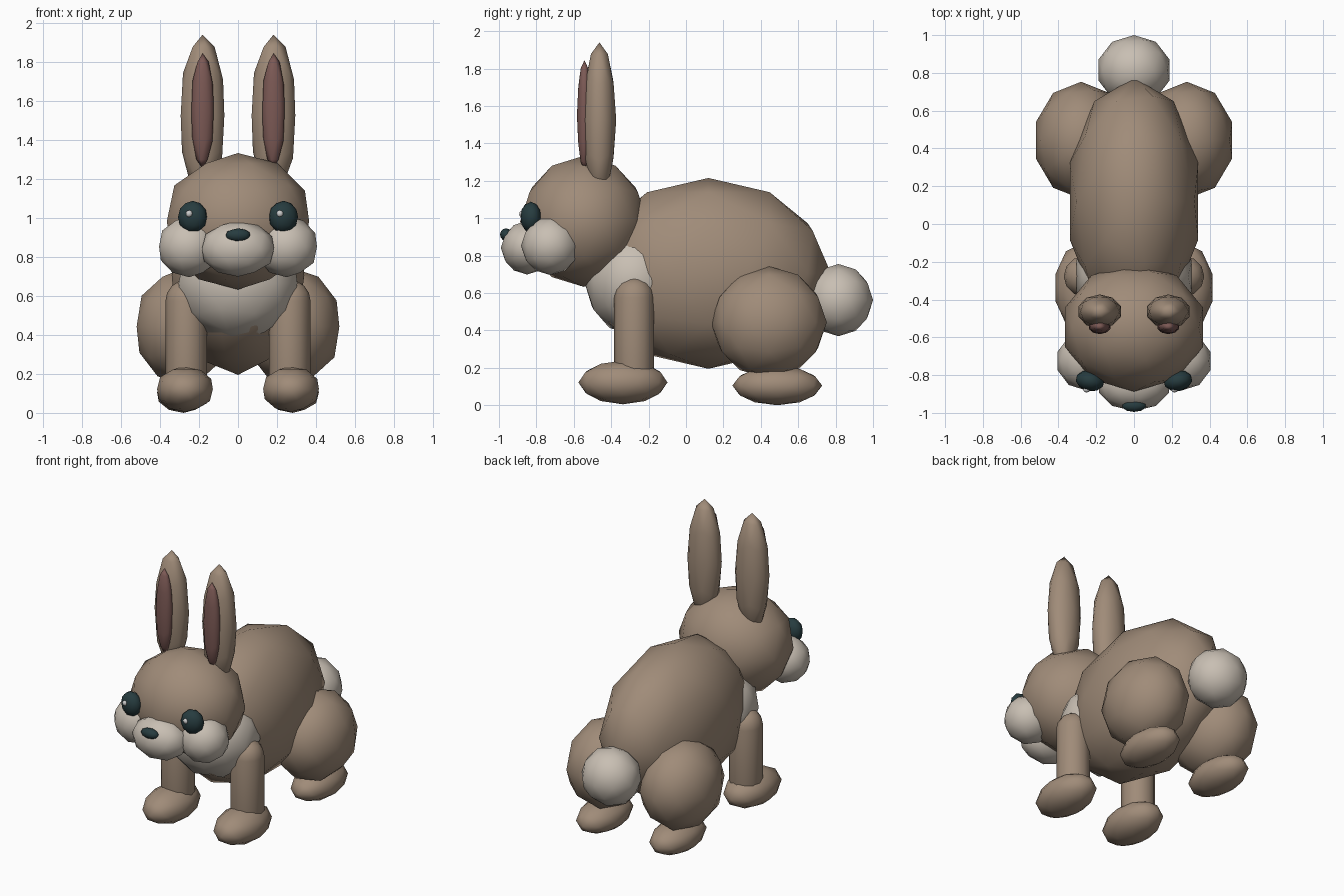
import bpy
import bmesh
from mathutils import Matrix

if "Cube" in bpy.data.objects:
    bpy.data.objects.remove(bpy.data.objects["Cube"])


def material(name, rgb):
    m = bpy.data.materials.new(name)
    m.diffuse_color = (*rgb, 1)
    m.use_nodes = True
    m.node_tree.nodes["Principled BSDF"].inputs["Base Color"].default_value = m.diffuse_color
    return m


FUR = material("brown_fur", (0.35, 0.26, 0.19))
PALE = material("pale_fur", (0.58, 0.52, 0.45))
DARK = material("dark", (0.02, 0.045, 0.05))
PINK = material("inner_pink", (0.2, 0.1, 0.09))
WHITE = material("white", (0.9, 0.9, 0.88))


def finish(bm, name, mat):
    for f in bm.faces:
        f.smooth = True
    me = bpy.data.meshes.new(name)
    bm.to_mesh(me)
    bm.free()
    me.materials.append(mat)
    ob = bpy.data.objects.new(name, me)
    bpy.context.collection.objects.link(ob)
    return ob


def blob(name, centre, half, mat, turn=0.0):
    """Low-poly ellipsoid whose extents match the given half sizes."""
    bm = bmesh.new()
    bmesh.ops.create_icosphere(bm, subdivisions=2, radius=1)
    wide = max(v.co.x for v in bm.verts)
    bmesh.ops.scale(bm, vec=(half[0] / wide, half[1], half[2]), verts=bm.verts)
    bm.transform(Matrix.Translation(centre) @ Matrix.Rotation(turn, 4, 'Z'))
    return finish(bm, name, mat)


def capsule(name, centre, radius, z0, z1, mat):
    """Upright post with rounded ends."""
    bm = bmesh.new()
    bmesh.ops.create_uvsphere(bm, u_segments=12, v_segments=8, radius=radius)
    # open the equator and pull the two halves apart
    equator = [e for e in bm.edges if all(abs(v.co.z) < 1e-4 for v in e.verts)]
    bmesh.ops.split_edges(bm, edges=equator)
    upper = {v for f in bm.faces if f.calc_center_median().z > 0 for v in f.verts}
    for v in bm.verts:
        v.co.z += (z1 - radius) if v in upper else (z0 + radius)
    rims = [e for e in bm.edges if e.is_boundary]
    bmesh.ops.bridge_loops(bm, edges=rims)
    bmesh.ops.recalc_face_normals(bm, faces=bm.faces)
    bmesh.ops.translate(bm, vec=(centre[0], centre[1], 0), verts=bm.verts)
    return finish(bm, name, mat)


# torso, head and tail
blob("body", (0, 0.12, 0.705), (0.34, 0.655, 0.51), FUR)
blob("chest", (0, -0.275, 0.665), (0.305, 0.27, 0.295), PALE)
blob("head", (0, -0.547, 0.983), (0.365, 0.34, 0.35), FUR)
blob("tail", (0, 0.815, 0.562), (0.187, 0.185, 0.193), PALE)

# muzzle and nose
blob("muzzle", (0, -0.85, 0.842), (0.185, 0.14, 0.143), PALE)
blob("nose", (0, -0.962, 0.912), (0.062, 0.033, 0.034), DARK)

# paired parts
for s, side in ((-1, "right"), (1, "left")):
    blob("cheek_" + side, (s * 0.25, -0.725, 0.853), (0.155, 0.157, 0.157), PALE)
    blob("eye_" + side, (s * 0.233, -0.83, 1.005), (0.073, 0.055, 0.083), DARK, s * 0.2)
    blob("eye_glint_" + side, (s * 0.233 - 0.018, -0.878, 1.022), (0.017, 0.014, 0.018), WHITE)
    blob("ear_" + side, (s * 0.182, -0.463, 1.525), (0.112, 0.09, 0.415), FUR)
    blob("inner_ear_" + side, (s * 0.182, -0.543, 1.55), (0.057, 0.04, 0.295), PINK)
    capsule("front_leg_" + side, (s * 0.265, -0.277), 0.107, 0.08, 0.682, FUR)
    blob("front_foot_" + side, (s * 0.272, -0.337, 0.122), (0.143, 0.238, 0.117), FUR)
    blob("thigh_" + side, (s * 0.28, 0.443, 0.443), (0.24, 0.31, 0.3), FUR)
    blob("back_foot_" + side, (s * 0.28, 0.488, 0.105), (0.135, 0.24, 0.105), FUR)
